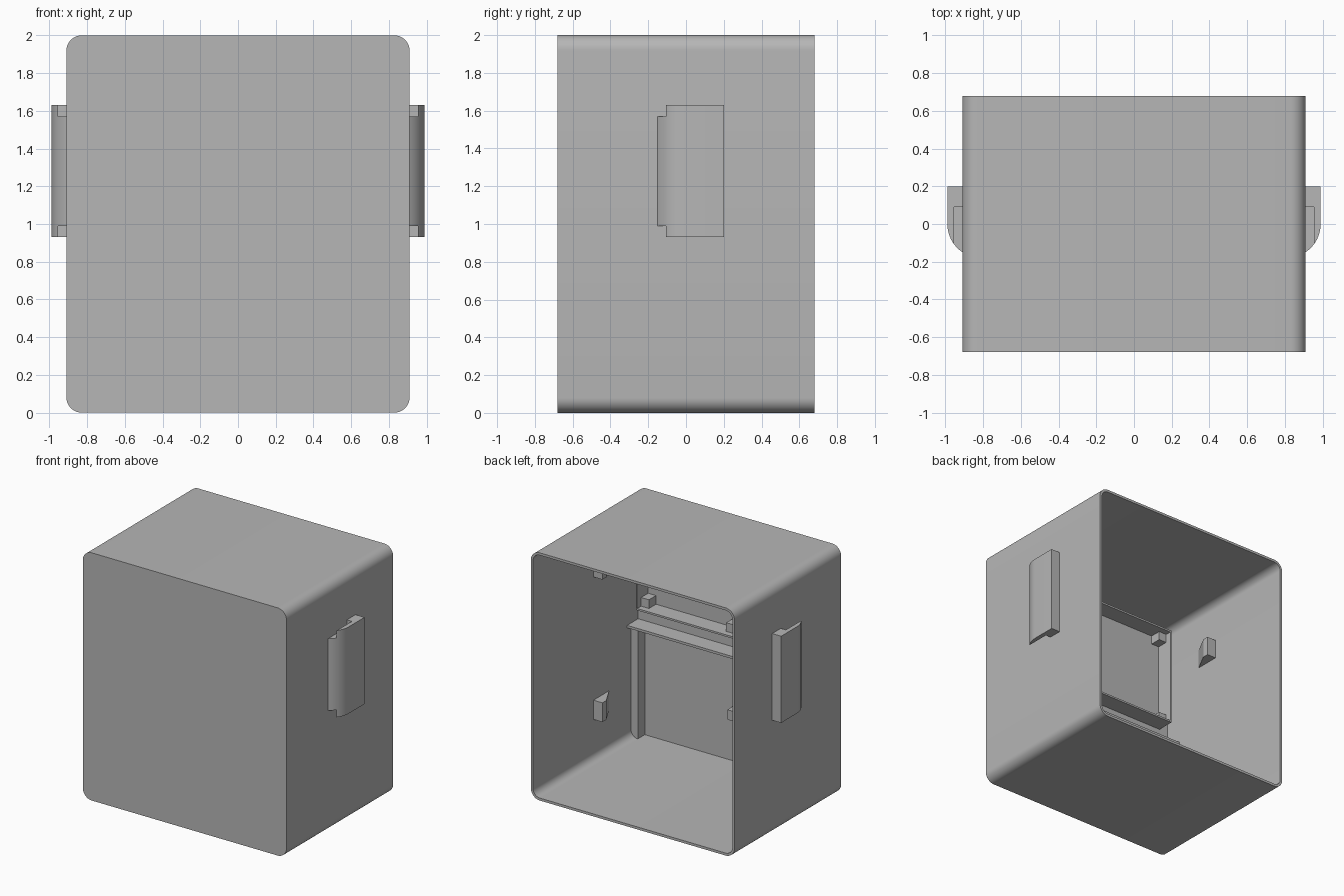
import bpy, bmesh, math

old = bpy.data.objects.get("Cube")
if old:
    bpy.data.objects.remove(old, do_unlink=True)

grey = bpy.data.materials.new("plain grey")
grey.use_nodes = True
color = (0.47, 0.47, 0.47, 1)
grey.diffuse_color = color
grey.node_tree.nodes["Principled BSDF"].inputs["Base Color"].default_value = color


def finish(name, bm, smooth=False):
    bmesh.ops.recalc_face_normals(bm, faces=bm.faces)
    mesh = bpy.data.meshes.new(name)
    bm.to_mesh(mesh)
    bm.free()
    mesh.materials.append(grey)
    obj = bpy.data.objects.new(name, mesh)
    bpy.context.collection.objects.link(obj)
    if smooth:
        bpy.ops.object.select_all(action='DESELECT')
        obj.select_set(True)
        bpy.context.view_layer.objects.active = obj
        bpy.ops.object.shade_smooth_by_angle(angle=math.radians(30))
    return obj


def prism(name, points, axis, lo, hi, side=1, smooth=False):
    """Extrude an (x, z) outline along y, or an (x, y) outline along z."""
    bm = bmesh.new()

    def ring(t):
        return [bm.verts.new((side * a, t, b) if axis == 'y' else (side * a, b, t))
                for a, b in points]
    r0, r1 = ring(lo), ring(hi)
    bm.faces.new(r0)
    bm.faces.new(r1)
    n = len(points)
    for i in range(n):
        j = (i + 1) % n
        bm.faces.new((r0[i], r0[j], r1[j], r1[i]))
    return finish(name, bm, smooth)


def box(name, x, y, z, side=1):
    outline = [(x[0], y[0]), (x[1], y[0]), (x[1], y[1]), (x[0], y[1])]
    return prism(name, outline, 'z', z[0], z[1], side)


def rounded_outline(inset, steps=10):
    hx, hz, r = 0.91 - inset, 1 - inset, 0.08 - inset
    points = []
    for k, (sx, sz) in enumerate([(1, 1), (-1, 1), (-1, -1), (1, -1)]):
        for i in range(steps + 1):
            a = math.pi / 2 * (k + i / steps)
            points.append((sx * (hx - r) + r * math.cos(a),
                           1 + sz * (hz - r) + r * math.sin(a)))
    return points


# Thin rounded case: closed front, open back
WALL = 0.02
INNER = 0.91 - WALL
FRONT, BACK = -0.68, 0.68
PANEL = FRONT + WALL
bm = bmesh.new()
rings = [[bm.verts.new((x, y, z)) for x, z in rounded_outline(inset)]
         for inset, y in ((0, FRONT), (0, BACK), (WALL, BACK), (WALL, PANEL))]
bm.faces.new(rings[0])
bm.faces.new(rings[-1])
for a, b in zip(rings, rings[1:]):
    for i in range(len(a)):
        j = (i + 1) % len(a)
        bm.faces.new((a[i], a[j], b[j], b[i]))
finish("case", bm, smooth=True)

# Frame and shelf standing off the inside of the front wall
DEPTH = (PANEL - 0.005, -0.52)
PEG = (PANEL - 0.005, -0.57)
LOW, HIGH = 1.10, 1.88
box("frame_bottom", (-0.81, 0.81), DEPTH, (LOW - 0.015, LOW))
box("frame_top", (-0.81, 0.81), DEPTH, (HIGH, HIGH + 0.015))
box("shelf", (-INNER - 0.005, INNER + 0.005), DEPTH, (0.92, 0.94))
box("upper_center_peg", (-0.04, 0.04), PEG, (LOW, LOW + 0.07))
box("lower_center_peg", (-0.03, 0.03), PEG, (0.39, 0.47))

# Outer grip profile: straight side running into a circular arc
R = 0.18
arc = [(0.99 - R + R * math.cos(t), -R * math.sin(t))
       for t in (math.radians(56.5) * i / 12 for i in range(13))]
grip = [(0.905, 0.20), (0.99, 0.20)] + arc + [(0.905, arc[-1][1])]
NOTCH_X, NOTCH_Y = 0.955, 0.09
end_arc = [p for p in arc if p[0] > NOTCH_X]
end = ([(0.905, 0.20), (0.99, 0.20)] + end_arc
       + [(NOTCH_X, -0.105), (NOTCH_X, NOTCH_Y), (0.905, NOTCH_Y)])

for side, label in ((1, "left"), (-1, "right")):
    box(label + "_frame_side", (0.80, 0.812), DEPTH, (LOW, HIGH), side)
    for z, level in ((LOW, "lower"), (HIGH - 0.07, "upper")):
        box(f"{label}_{level}_peg", (0.73, 0.80), PEG, (z, z + 0.07), side)

    # Corner rib below the shelf, following the rounded corner
    rib = [(0.83, 0.01), (0.87, 0.03), (0.895, 0.06), (0.895, 0.92), (0.83, 0.92)]
    prism(label + "_rib", rib, 'y', PEG[0], PEG[1], side)

    # Ramped catches on the inside of the side wall
    ramp = [(0.895, -0.09), (0.81, -0.09), (0.81, -0.14), (0.895, -0.30)]
    for z, level in ((0.345, "lower"), (1.495, "upper")):
        prism(f"{label}_{level}_catch", ramp, 'z', z, z + 0.155, side)

    # Side grip with notched ends
    prism(label + "_grip", grip, 'z', 0.99, 1.57, side, True)
    prism(label + "_grip_bottom", end, 'z', 0.93, 0.99, side, True)
    prism(label + "_grip_top", end, 'z', 1.57, 1.63, side, True)
